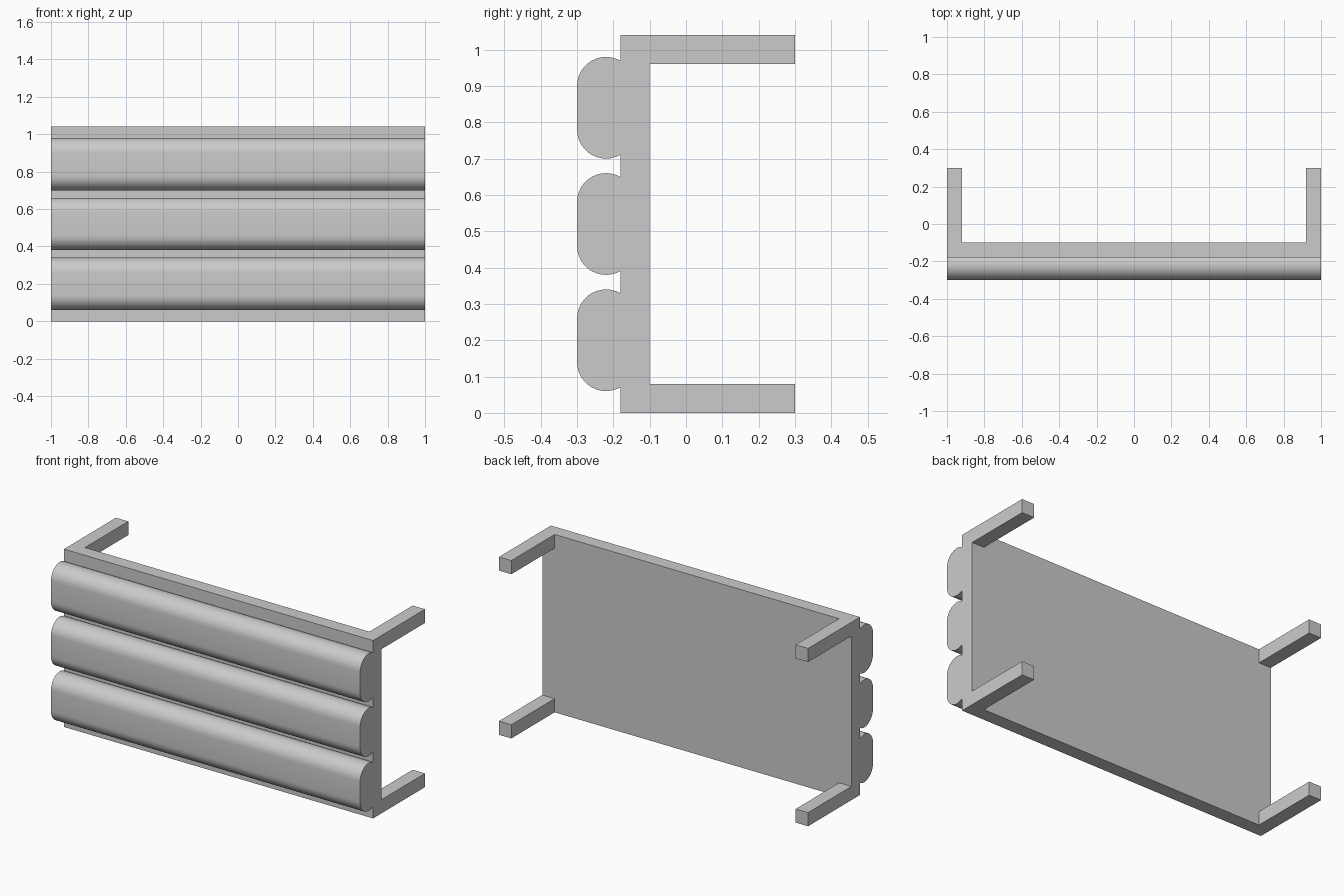
import bpy, bmesh
from math import sin, cos, asin, pi

if "Cube" in bpy.data.objects:
    bpy.data.objects.remove(bpy.data.objects["Cube"])

def finish(name, bm):
    bmesh.ops.recalc_face_normals(bm, faces=bm.faces)
    mesh = bpy.data.meshes.new(name)
    bm.to_mesh(mesh)
    bm.free()
    obj = bpy.data.objects.new(name, mesh)
    bpy.context.collection.objects.link(obj)
    return obj

def box(name, lo, hi):
    bm = bmesh.new()
    bmesh.ops.create_cube(bm, size=1)
    for v in bm.verts:
        v.co = [(a + b) / 2 + c * (b - a) for a, b, c in zip(lo, hi, v.co)]
    return finish(name, bm)

def slat(name, z):
    # Rounded cross-section, cut flat where it meets the panel
    r, half_flat, cy, back, n = 0.08, 0.06, -0.22, -0.18, 12
    start = -asin((back - cy) / r)
    angles = [start + (pi / 2 - start) * i / n for i in range(n + 1)]
    upper = [(cy - r * sin(a), z + half_flat + r * cos(a)) for a in angles]
    profile = upper + [(y, 2 * z - h) for y, h in reversed(upper)]
    bm = bmesh.new()
    face = bm.faces.new([bm.verts.new((-1, y, h)) for y, h in profile])
    ext = bmesh.ops.extrude_face_region(bm, geom=[face], use_keep_orig=True)
    for e in ext["geom"]:
        if isinstance(e, bmesh.types.BMVert):
            e.co.x = 1
    obj = finish(name, bm)
    bpy.ops.object.select_all(action='DESELECT')
    obj.select_set(True)
    bpy.context.view_layer.objects.active = obj
    bpy.ops.object.shade_smooth_by_angle(angle=pi / 6)

# Flat backing panel
box("back_panel", (-1, -0.18, 0), (1, -0.10, 1.04))

# Three rounded slats across the front
for i in range(3):
    slat(f"front_slat_{i + 1}", 0.20 + 0.32 * i)

# Four square arms at the back corners
for side, x in (("left", -1), ("right", 0.92)):
    for level, z in (("lower", 0), ("upper", 0.96)):
        box(f"{level}_{side}_arm", (x, -0.10, z), (x + 0.08, 0.30, z + 0.08))
